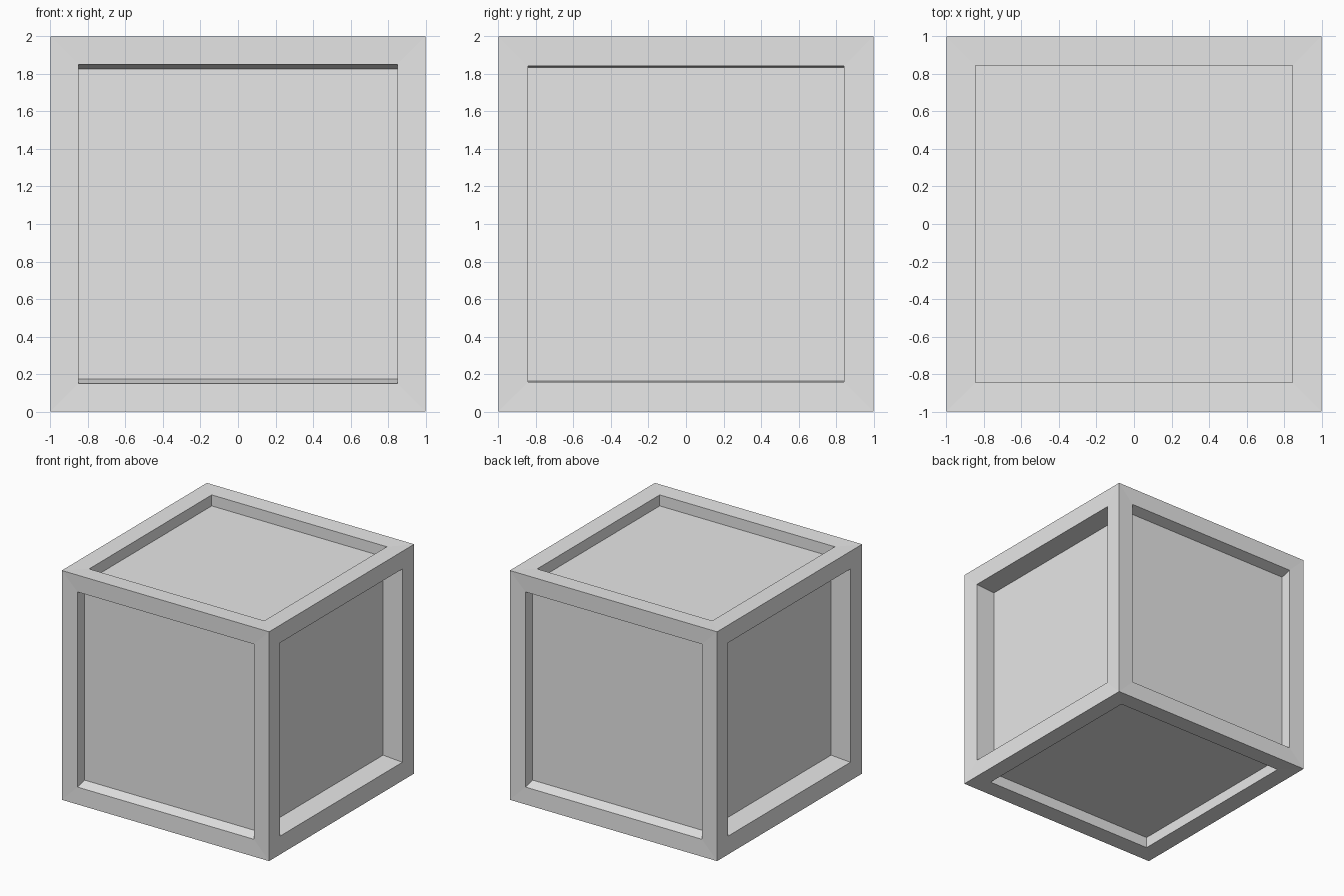
import bpy
import bmesh
from mathutils import Vector

cube = bpy.data.objects.get("Cube")
if cube:
    bpy.data.objects.remove(cube, do_unlink=True)

# One plain grey for the whole box
GREY = (0.8, 0.8, 0.8, 1.0)
grey = bpy.data.materials.new("plain_grey")
grey.use_nodes = True
grey.diffuse_color = GREY
grey.node_tree.nodes["Principled BSDF"].inputs["Base Color"].default_value = GREY

# Per facing axis: rim width, recess depth, vertical taper of the sunken panel
RECESS = {
    0: (0.157, 0.19, 0.985),
    1: (0.149, 0.10, 0.971),
    2: (0.155, 0.10, 1.0),
}
RIM_SLOPE = 0.004


def sink_panel(bm, face):
    """Inset a gently sloping rim, then push the panel inwards."""
    normal = face.normal.copy()
    axis = max(range(3), key=lambda i: abs(normal[i]))
    rim, depth, taper = RECESS[axis]
    bmesh.ops.inset_individual(bm, faces=[face], thickness=rim,
                               depth=-RIM_SLOPE, use_even_offset=True)
    panel = bmesh.ops.extrude_discrete_faces(bm, faces=[face])["faces"][0]
    for v in panel.verts:
        v.co -= normal * (depth - RIM_SLOPE)
        if axis != 2:
            v.co.z *= taper


# Box with a sunken panel on all six sides
bm = bmesh.new()
bmesh.ops.create_cube(bm, size=2.0)
bm.normal_update()
for side in list(bm.faces):
    sink_panel(bm, side)
bmesh.ops.translate(bm, verts=bm.verts, vec=Vector((0, 0, 1)))
bmesh.ops.recalc_face_normals(bm, faces=bm.faces)

mesh = bpy.data.meshes.new("panelled_box")
bm.to_mesh(mesh)
bm.free()
mesh.materials.append(grey)
box = bpy.data.objects.new("panelled_box", mesh)
bpy.context.collection.objects.link(box)
